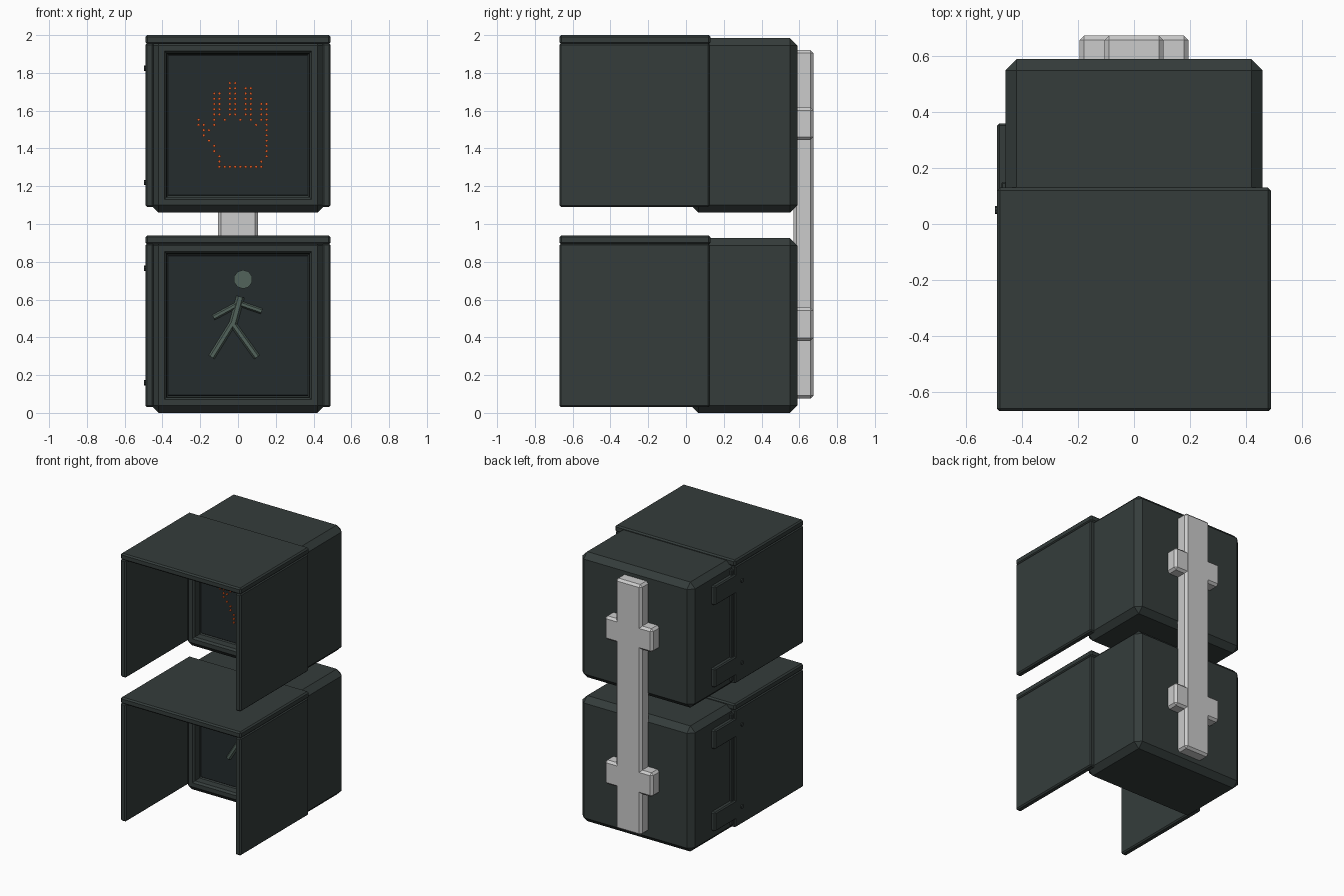
import bpy, bmesh, math
from mathutils import Vector, Matrix

if "Cube" in bpy.data.objects:
    bpy.data.objects.remove(bpy.data.objects["Cube"])


def material(name, rgb):
    m = bpy.data.materials.new(name)
    m.diffuse_color = (*rgb, 1)
    m.use_nodes = True
    m.node_tree.nodes["Principled BSDF"].inputs["Base Color"].default_value = m.diffuse_color
    return m


HOUSING = material("dark_green_paint", (0.035, 0.046, 0.044))
SCREEN = material("dark_lens", (0.018, 0.025, 0.027))
ORANGE = material("orange_led", (0.75, 0.11, 0.02))
PALE = material("unlit_led", (0.085, 0.125, 0.105))


def finish(bm, name, mat=None):
    me = bpy.data.meshes.new(name)
    bmesh.ops.recalc_face_normals(bm, faces=bm.faces)
    bm.to_mesh(me)
    bm.free()
    ob = bpy.data.objects.new(name, me)
    bpy.context.collection.objects.link(ob)
    if mat:
        me.materials.append(mat)
    return ob


def box_bm(lo, hi, bevel=0.0):
    lo, hi = Vector(lo), Vector(hi)
    bm = bmesh.new()
    bmesh.ops.create_cube(bm, size=1)
    for v in bm.verts:
        v.co = (lo + hi) / 2 + v.co * (hi - lo)
    if bevel:
        bmesh.ops.bevel(bm, geom=bm.edges[:], offset=bevel, segments=1,
                        affect='EDGES', profile=0.5)
    return bm


def box(name, lo, hi, bevel=0.0, mat=None):
    return finish(box_bm(lo, hi, bevel), name, mat)


def add_rod(bm, a, b, r, sides):
    # cylinder between two points
    a, b = Vector(a), Vector(b)
    rot = (b - a).to_track_quat('Z', 'Y').to_matrix().to_4x4()
    bmesh.ops.create_cone(bm, cap_ends=True, segments=sides, radius1=r, radius2=r,
                          depth=(b - a).length,
                          matrix=Matrix.Translation((a + b) / 2) @ rot)


LENS_Y = 0.105


def signal_unit(tag, z):
    # chamfered housing with a recessed front opening
    bm = box_bm((-0.46, 0.025, z), (0.46, 0.59, z + 0.925), 0.04)
    bm.normal_update()
    front = min(bm.faces, key=lambda f: f.calc_center_median().y)
    for thick, depth in ((0.03, 0), (0.012, -0.015), (0.002, -0.05), (0.008, -0.01)):
        bmesh.ops.inset_region(bm, faces=[front], thickness=thick, depth=depth,
                               use_even_offset=True)
    finish(bm, tag + "_housing", HOUSING)
    box(tag + "_lens", (-0.374, LENS_Y - 0.01, z + 0.09),
        (0.374, LENS_Y, z + 0.835), 0.004, SCREEN)

    # visor: top plate and two side plates
    box(tag + "_visor_top", (-0.49, -0.67, z + 0.892), (0.49, 0.13, z + 0.94),
        0.01, HOUSING)
    for s, side in ((-1, "left"), (1, "right")):
        xs = sorted((s * 0.445, s * 0.49))
        box(f"{tag}_visor_{side}", (xs[0], -0.67, z + 0.03),
            (xs[1], 0.125, z + 0.897), 0.009, HOUSING)

    # hinges, door seam and bolts on the left side
    for i, zc in enumerate((0.16, 0.765)):
        box(f"{tag}_hinge_{i}", (-0.49, 0.11, z + zc - 0.07),
            (-0.44, 0.36, z + zc + 0.07), 0.008, HOUSING)
        bm = bmesh.new()
        add_rod(bm, (-0.485, 0.05, z + zc), (-0.497, 0.05, z + zc), 0.014, 8)
        finish(bm, f"{tag}_bolt_{i}", HOUSING)
    box(tag + "_door_seam", (-0.475, 0.1, z + 0.05), (-0.45, 0.15, z + 0.87),
        0.005, HOUSING)


TOP_Z = 1.06
signal_unit("upper", TOP_Z)
signal_unit("lower", 0.0)

# hand outline from LED dots: (column, first row, last row)
RUNS = [(0, 8, 9), (1, 6, 8), (2, 5, 5), (2, 7, 7), (3, 3, 4), (3, 8, 14), (4, 0, 2),
        (4, 10, 14), (5, 9, 9), (6, 10, 16), (7, 10, 16), (8, 9, 9), (9, 10, 15),
        (10, 9, 15), (11, 8, 8), (12, 0, 1), (12, 9, 12), (13, 2, 12)]
STEP = 0.0277
dots = [(c, r) for c, a, b in RUNS for r in range(a, b + 1)]
dots += [(c, 0) for c in range(5, 12)]
bm = bmesh.new()
for c, r in dots:
    x, z = -0.209 + c * STEP, 1.303 + r * STEP
    add_rod(bm, (x, LENS_Y - 0.005, z), (x, LENS_Y - 0.018, z), 0.0075, 8)
finish(bm, "hand_symbol", ORANGE)

# walking figure
y = LENS_Y - 0.012
bm = bmesh.new()
add_rod(bm, (0.027, y + 0.01, 0.707), (0.027, y - 0.012, 0.707), 0.05, 10)
finish(bm, "walker_head", PALE)
LIMBS = {"torso": ((0.013, 0.615), (-0.025, 0.475), 0.022),
         "left_arm": ((0.005, 0.578), (-0.13, 0.505), 0.015),
         "right_arm": ((0.01, 0.578), (0.125, 0.538), 0.015),
         "left_leg": ((-0.022, 0.485), (-0.14, 0.295), 0.018),
         "right_leg": ((-0.03, 0.475), (0.1, 0.295), 0.018)}
for name, (a, b, r) in LIMBS.items():
    bm = bmesh.new()
    add_rod(bm, (a[0], y, a[1]), (b[0], y, b[1]), r, 6)
    finish(bm, "walker_" + name, PALE)

# rear mounting bracket
box("bracket_spine", (-0.105, 0.57, 0.075), (0.105, 0.675, 1.92), 0.016)
for tag, z0, z1 in (("upper", 1.445, 1.618), ("lower", 0.38, 0.557)):
    box(tag + "_bracket_clamp", (-0.195, 0.57, z0), (0.195, 0.674, z1), 0.016)
